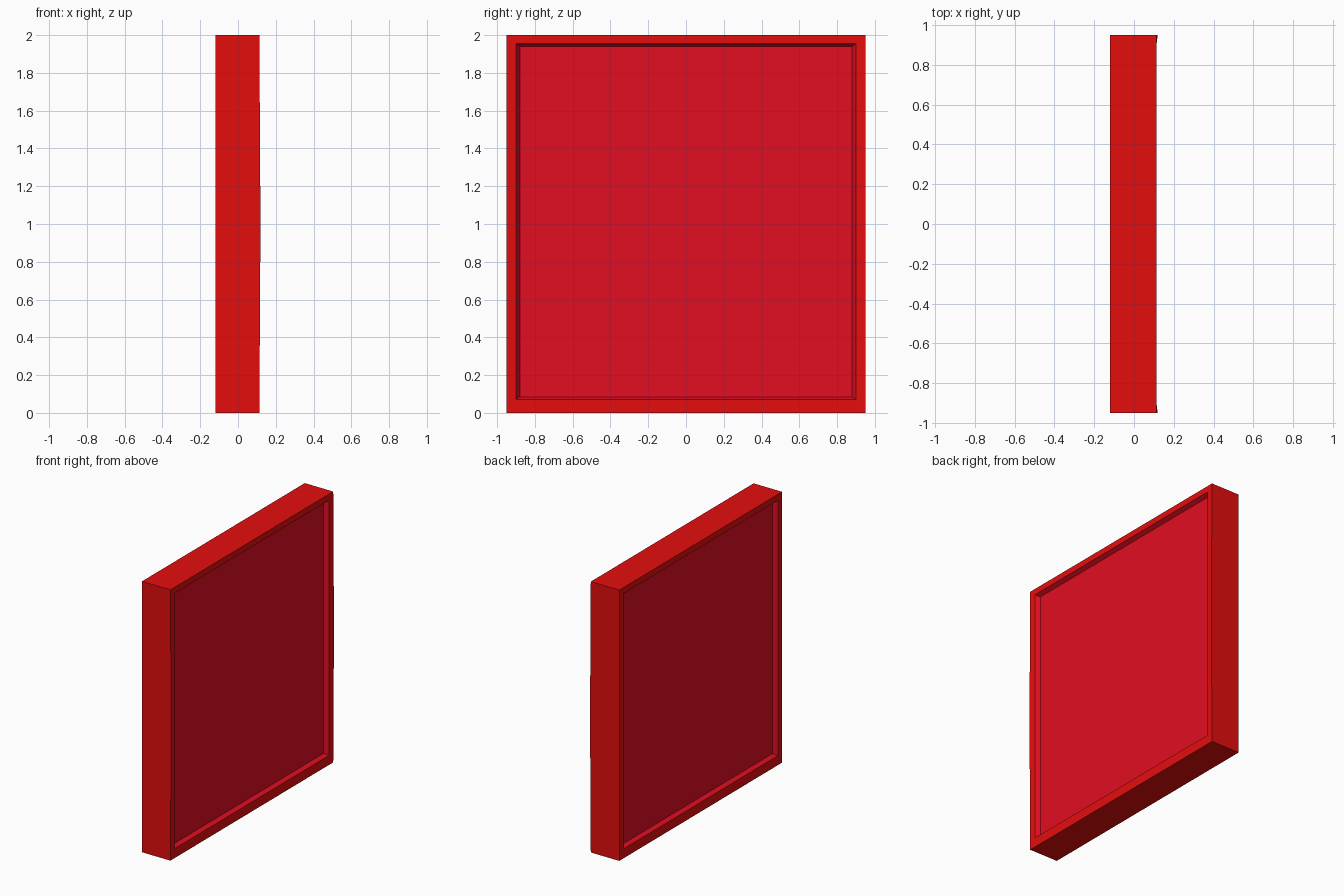
import bpy, bmesh

if "Cube" in bpy.data.objects:
    bpy.data.objects.remove(bpy.data.objects["Cube"])


def material(name, color):
    m = bpy.data.materials.new(name)
    m.diffuse_color = color
    m.use_nodes = True
    m.node_tree.nodes["Principled BSDF"].inputs["Base Color"].default_value = m.diffuse_color
    return m


def ring(bm, x, y, z0, z1, bow=0.0):
    """Rectangular loop in the YZ plane, with a midpoint on each upright."""
    zm = (z0 + z1) / 2
    pts = [(-y, z0, 0), (y, z0, 0), (y, zm, bow), (y, z1, 0), (-y, z1, 0), (-y, zm, bow)]
    return [bm.verts.new((x + b, py, pz)) for py, pz, b in pts]


def build(name, rings, mat, cap=False):
    bm = bmesh.new()
    loops = [ring(bm, *r) for r in rings]
    for a, b in zip(loops, loops[1:]):
        for i in range(6):
            j = (i + 1) % 6
            bm.faces.new((a[i], a[j], b[j], b[i]))
    if cap:
        bm.faces.new(loops[-1])
        # make the sheet face outwards
        sign = 1 if rings[0][0] > 0 else -1
        bm.faces.ensure_lookup_table()
        bmesh.ops.recalc_face_normals(bm, faces=bm.faces[:])
        bm.faces.ensure_lookup_table()
        if bm.faces[-1].normal.x * sign < 0:
            bmesh.ops.reverse_faces(bm, faces=bm.faces[:])
    else:
        # loops run from -x to +x, so check one outer side face
        bm.normal_update()
        if any(f.normal.z > 0.9 and f.calc_center_median().z < 1 for f in bm.faces):
            bmesh.ops.reverse_faces(bm, faces=bm.faces[:])
    me = bpy.data.meshes.new(name)
    bm.to_mesh(me)
    bm.free()
    me.materials.append(mat)
    ob = bpy.data.objects.new(name, me)
    bpy.context.collection.objects.link(ob)
    return ob


frame_red = material("frame_red", (0.78, 0.004, 0.004, 1))
panel_red = material("panel_red", (0.76, 0.004, 0.016, 1))

BACK, FRONT, DEPTH = -0.12, 0.113, 0.03
OUTER = (0.95, 0.0, 2.0)
OPENING = (0.90, 0.07, 1.955)
PANEL = (0.88, 0.085, 1.94)

# Outer frame, with slightly bowed uprights on the +x side
build("frame", [(BACK, *OPENING), (BACK, *OUTER),
                (FRONT, *OUTER, 0.006), (FRONT, *OPENING)], frame_red)

# Recessed panels with sloped borders on both faces
build("right_panel", [(FRONT, *OPENING), (FRONT - DEPTH, *PANEL)], panel_red, cap=True)
build("left_panel", [(BACK, *OPENING), (BACK + DEPTH, *PANEL)], panel_red, cap=True)
